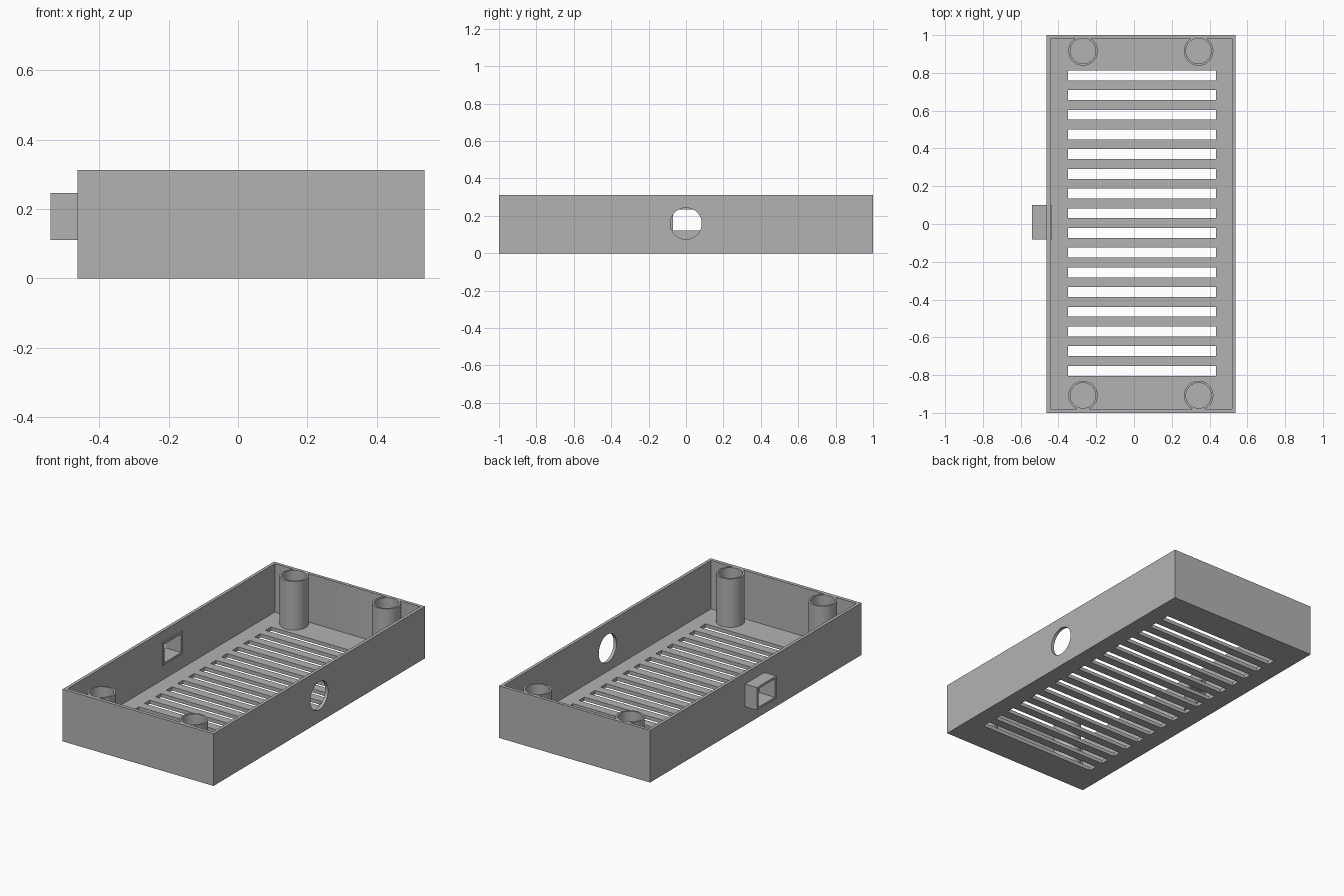
import bpy, bmesh, math
from mathutils import Matrix

if "Cube" in bpy.data.objects:
    bpy.data.objects.remove(bpy.data.objects["Cube"])

grey = bpy.data.materials.new("plain grey")
grey.diffuse_color = (0.45, 0.45, 0.45, 1)
grey.use_nodes = True
grey.node_tree.nodes["Principled BSDF"].inputs["Base Color"].default_value = grey.diffuse_color

X0, X1, H, WALL, FLOOR = -0.462, 0.538, 0.312, 0.019, 0.022
POSTS = [(x, y) for x in (-0.27, 0.342) for y in (0.916, -0.908)]


def finish(name, bm):
    bmesh.ops.recalc_face_normals(bm, faces=bm.faces)
    mesh = bpy.data.meshes.new(name)
    bm.to_mesh(mesh)
    bm.free()
    mesh.materials.append(grey)
    ob = bpy.data.objects.new(name, mesh)
    bpy.context.collection.objects.link(ob)
    return ob


def add_box(bm, lo, hi):
    size = [b - a for a, b in zip(lo, hi)]
    mid = [(a + b) / 2 for a, b in zip(lo, hi)]
    bmesh.ops.create_cube(bm, size=1, matrix=Matrix.Translation(mid) @ Matrix.Diagonal((*size, 1)))


def add_cylinder(bm, centre, r, depth, rot=None, seg=48):
    bmesh.ops.create_cone(bm, cap_ends=True, segments=seg, radius1=r, radius2=r, depth=depth,
                          matrix=Matrix.Translation(centre) @ (rot or Matrix.Identity(4)))


def cut(ob, bm):
    cutter = finish("cutter", bm)
    cutter.hide_render = True
    mod = ob.modifiers.new("cut", 'BOOLEAN')
    mod.operation, mod.solver, mod.object = 'DIFFERENCE', 'EXACT', cutter
    bpy.context.view_layer.objects.active = ob
    bpy.ops.object.modifier_apply(modifier=mod.name)
    bpy.data.objects.remove(cutter)


def smooth(ob):
    bpy.ops.object.select_all(action='DESELECT')
    ob.select_set(True)
    bpy.context.view_layer.objects.active = ob
    bpy.ops.object.shade_smooth_by_angle(angle=math.radians(30))


# Open tray
bm = bmesh.new()
add_box(bm, (X0, -1, 0), (X1, 1, H))
tray = finish("tray", bm)
bm = bmesh.new()
add_box(bm, (X0 + WALL, -0.979, FLOOR), (X1 - WALL, 0.981, H + 0.2))
cut(tray, bm)

# Vent slots, round port in the right wall, opening for the square duct
bm = bmesh.new()
for i in range(16):
    y = 0.787 - i * 0.1043
    add_box(bm, (-0.35, y - 0.026, -0.05), (0.434, y + 0.026, 0.06))
add_cylinder(bm, (X1, 0, 0.159), 0.084, 0.15, Matrix.Rotation(math.pi / 2, 4, 'Y'), 64)
add_box(bm, (-0.52, -0.083, 0.11), (-0.40, 0.1, 0.246))
cut(tray, bm)

# Post bores also bite slightly into the end walls
bm = bmesh.new()
for x, y in POSTS:
    add_cylinder(bm, (x, y, FLOOR + 0.3), 0.07, 0.59)
cut(tray, bm)
smooth(tray)

# Square duct on the left wall
bm = bmesh.new()
add_box(bm, (-0.54, -0.083, 0.11), (-0.437, 0.1, 0.246))
duct = finish("square_duct", bm)
bm = bmesh.new()
add_box(bm, (-0.6, -0.07, 0.123), (-0.4, 0.087, 0.233))
cut(duct, bm)

# Hollow corner posts with a small pilot hole at the bottom
for i, (x, y) in enumerate(POSTS):
    bm = bmesh.new()
    profile = [(0, 0.01), (0.015, 0.01), (0.015, 0.026), (0.067, 0.026),
               (0.067, H), (0.078, H), (0.078, 0.005), (0, 0.005)]
    vs = [bm.verts.new((r, 0, z)) for r, z in profile]
    es = [bm.edges.new(p) for p in zip(vs, vs[1:])]
    bmesh.ops.spin(bm, geom=vs + es, axis=(0, 0, 1), cent=(0, 0, 0), angle=math.tau, steps=48)
    bmesh.ops.remove_doubles(bm, verts=bm.verts, dist=0.0001)
    post = finish(f"corner_post_{i + 1}", bm)
    post.location = (x, y, 0)
    smooth(post)
